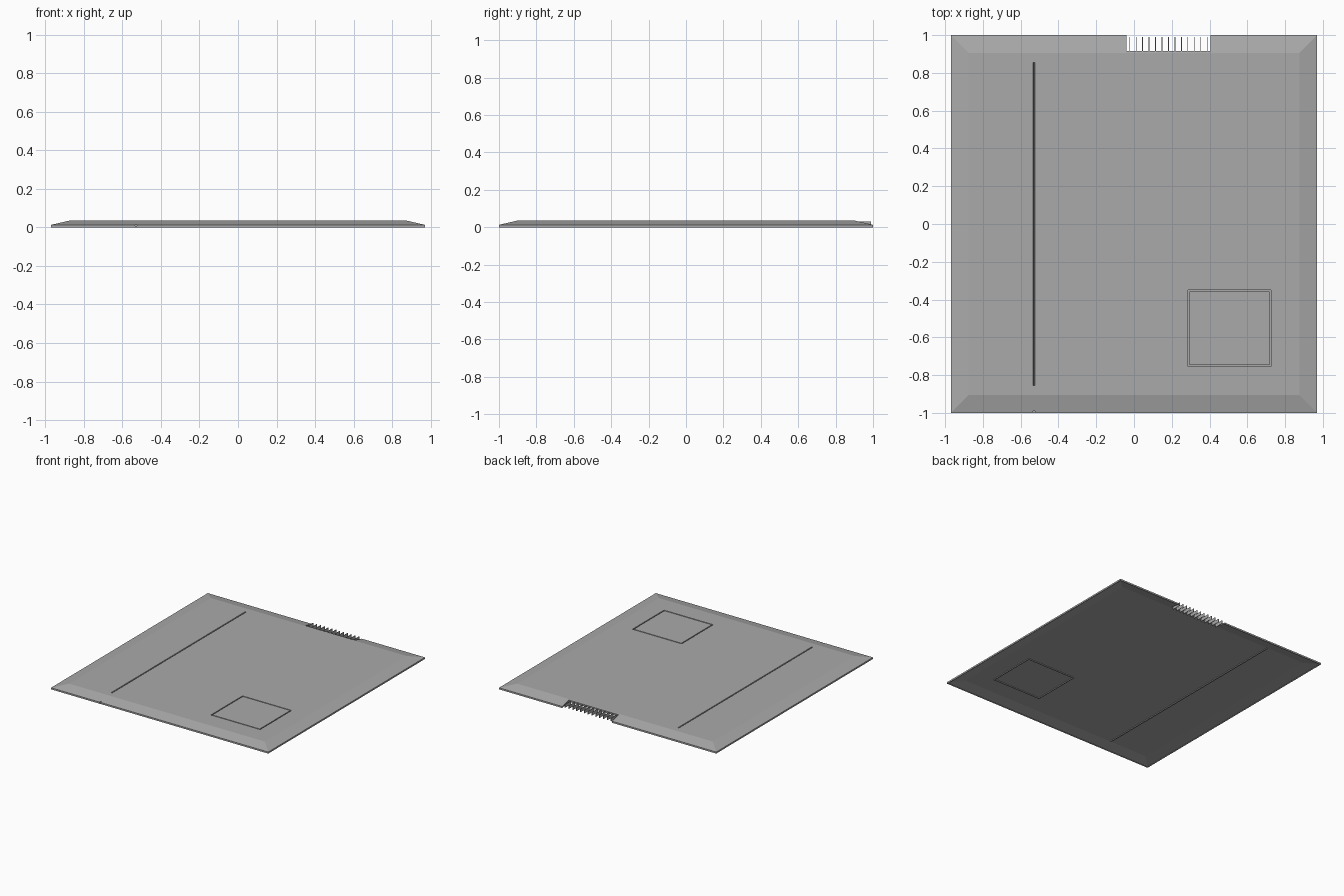
import bpy
import bmesh

if "Cube" in bpy.data.objects:
    bpy.data.objects.remove(bpy.data.objects["Cube"], do_unlink=True)

HALF_X, HALF_Y = 0.97, 1.0
TOP, EDGE, ROOF = 0.035, 0.013, 0.02
BEVEL = 0.095

grey = bpy.data.materials.new("plain grey")
grey.use_nodes = True
colour = (0.4, 0.4, 0.4, 1)
grey.diffuse_color = colour
grey.node_tree.nodes["Principled BSDF"].inputs["Base Color"].default_value = colour


def finish(bm, name):
    bmesh.ops.recalc_face_normals(bm, faces=bm.faces[:])
    mesh = bpy.data.meshes.new(name)
    bm.to_mesh(mesh)
    bm.free()
    mesh.materials.append(grey)
    obj = bpy.data.objects.new(name, mesh)
    bpy.context.collection.objects.link(obj)
    return obj


def add_box(bm, x0, x1, y0, y1, z0, z1):
    made = bmesh.ops.create_cube(bm, size=1)["verts"]
    for v in made:
        v.co = ((x0 + x1) / 2 + v.co.x * (x1 - x0),
                (y0 + y1) / 2 + v.co.y * (y1 - y0),
                (z0 + z1) / 2 + v.co.z * (z1 - z0))
    return made


def boxes(name, *dims):
    bm = bmesh.new()
    for d in dims:
        add_box(bm, *d)
    return finish(bm, name)


def cut(target, cutter):
    cutter.hide_render = True
    mod = target.modifiers.new("cut", "BOOLEAN")
    mod.operation, mod.solver, mod.object = "DIFFERENCE", "EXACT", cutter
    bpy.context.view_layer.objects.active = target
    bpy.ops.object.modifier_apply(modifier=mod.name)
    bpy.data.objects.remove(cutter, do_unlink=True)


# Bevelled cover, hollow underneath: rectangular rings from roof to top
bm = bmesh.new()
rings = []
for inset, z in ((BEVEL, ROOF), (0.006, 0.004), (0.006, 0), (0, 0), (0, EDGE), (BEVEL, TOP)):
    x, y = HALF_X - inset, HALF_Y - inset
    rings.append([bm.verts.new((sx * x, sy * y, z))
                  for sx, sy in ((-1, -1), (1, -1), (1, 1), (-1, 1))])
for a, b in zip(rings, rings[1:]):
    for i in range(4):
        j = (i + 1) % 4
        bm.faces.new((a[i], a[j], b[j], b[i]))
bm.faces.new(rings[0])
bm.faces.new(rings[-1])
cover = finish(bm, "cover")

# Notch in the back edge
N0, N1, NY = -0.04, 0.405, 0.915
cut(cover, boxes("notch_cutter", (N0, N1, NY, 1.1, -0.1, 0.1)))

# Square panel gap
X0, X1, Y0, Y1, G = 0.285, 0.725, -0.755, -0.35, 0.008
frame = ((X0, X1, Y0, Y0 + G), (X0, X1, Y1 - G, Y1),
         (X0, X0 + G, Y0, Y1), (X1 - G, X1, Y0, Y1))
for side in frame:
    cut(cover, boxes("panel_cutter", (*side, TOP - 0.012, 0.1)))

# Long V-shaped slit, with a square channel over the front slope
SLIT, W = -0.53, 0.005
bm = bmesh.new()
for v in add_box(bm, SLIT - W, SLIT + W, -0.855, 0.855, TOP - 0.013, TOP + 0.001):
    if v.co.z < TOP:
        v.co.x = SLIT + (v.co.x - SLIT) * 0.1
cut(cover, finish(bm, "slit_cutter"))
cut(cover, boxes("channel_cutter", (SLIT - W, SLIT + W, -1.1, -0.99, 0.006, 0.1)))

# Ribs beneath the panel gap and slit
boxes("panel_rib", *[(*side, 0.014, ROOF + 0.001) for side in frame])
boxes("slit_rib", (SLIT - W, SLIT + W, -0.9, 0.9, 0.014, ROOF + 0.001))

# Row of thin contact fins in the notch
COUNT = 13
step = (N1 - N0) / COUNT
fins = []
for i in range(COUNT):
    x = N0 + (i + 0.5) * step
    fins.append((x - 0.002, x + 0.002, NY - 0.002, 0.99, 0.004, 0.03))
boxes("contact_fins", *fins)
